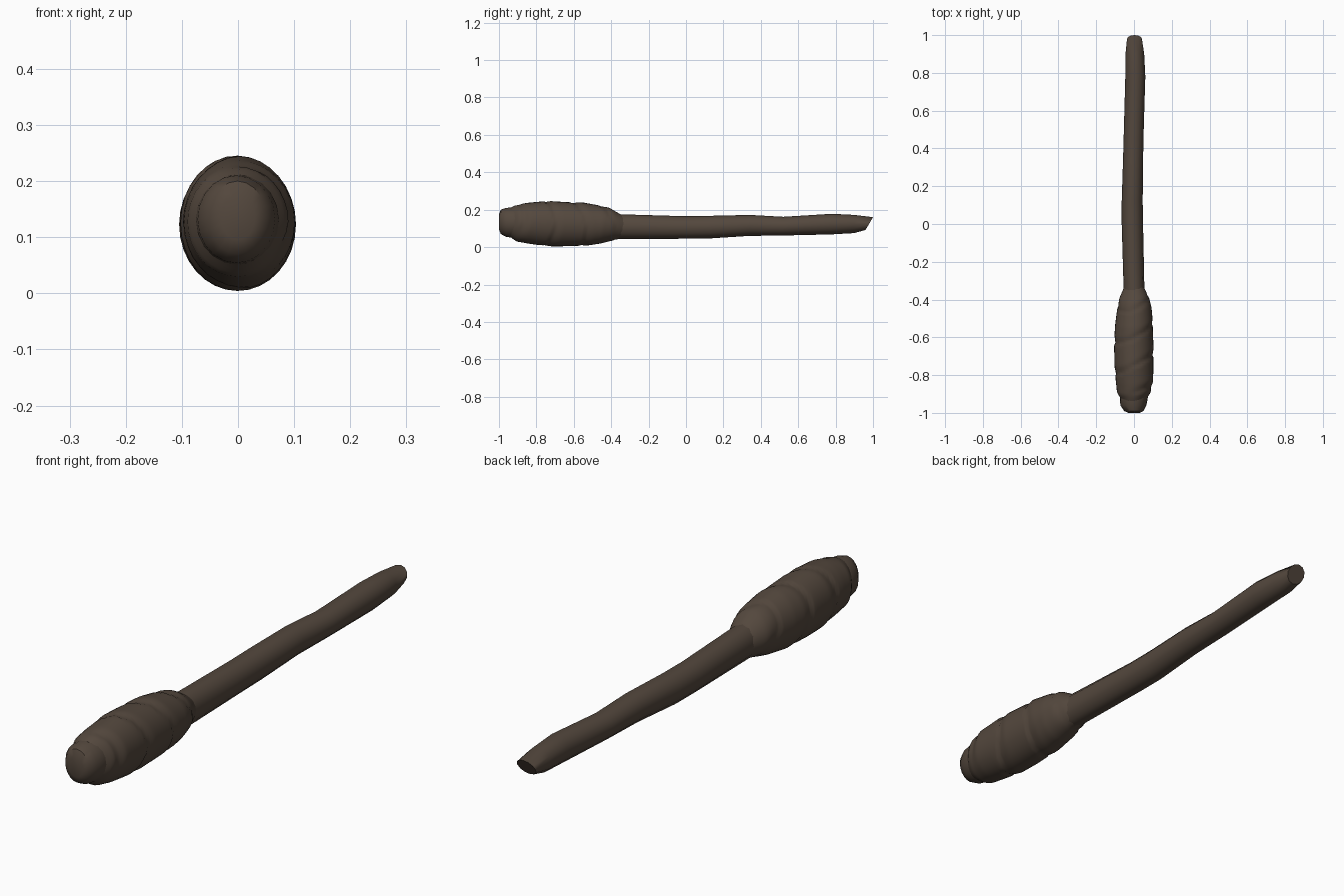
import bpy, bmesh, math

cube = bpy.data.objects.get("Cube")
if cube:
    bpy.data.objects.remove(cube)

mat = bpy.data.materials.new("dark brown wood")
mat.use_nodes = True
colour = (0.088, 0.064, 0.047, 1)
mat.diffuse_color = colour
bsdf = next(n for n in mat.node_tree.nodes if n.type == 'BSDF_PRINCIPLED')
bsdf.inputs["Base Color"].default_value = colour
bsdf.inputs["Roughness"].default_value = 0.9


def sample(stations, y):
    """Blend between two neighbouring stations along the length."""
    for a, b in zip(stations, stations[1:]):
        if y <= b[0]:
            t = (y - a[0]) / (b[0] - a[0])
            return [p + (q - p) * t for p, q in zip(a[1:], b[1:])]
    return stations[-1][1:]


def loft(name, stations, lengths, sides, shape, angle):
    """Skin rings (left, right, bottom, top) and close both ends."""
    bm = bmesh.new()
    rings = []
    for y in lengths:
        x0, x1, z0, z1 = sample(stations, y)
        ring = []
        for i in range(sides):
            a = math.tau * i / sides
            scale, slide = shape(y, a)
            ring.append(bm.verts.new(((x0 + x1) / 2 + (x1 - x0) / 2 * scale * math.cos(a),
                                      y + slide,
                                      (z0 + z1) / 2 + (z1 - z0) / 2 * scale * math.sin(a))))
        rings.append(ring)
    for r, s in zip(rings, rings[1:]):
        for i in range(sides):
            j = (i + 1) % sides
            bm.faces.new((r[i], r[j], s[j], s[i]))
    bm.faces.new(rings[0])
    end = bm.faces.new(rings[-1])
    # shallow hollow in the far end
    bmesh.ops.inset_individual(bm, faces=[end], thickness=0.012, depth=-0.008)
    bmesh.ops.recalc_face_normals(bm, faces=bm.faces[:])
    mesh = bpy.data.meshes.new(name)
    bm.to_mesh(mesh)
    bm.free()
    mesh.materials.append(mat)
    obj = bpy.data.objects.new(name, mesh)
    bpy.context.collection.objects.link(obj)
    bpy.ops.object.select_all(action='DESELECT')
    obj.select_set(True)
    bpy.context.view_layer.objects.active = obj
    bpy.ops.object.shade_smooth_by_angle(angle=math.radians(angle))
    return obj


# Crooked handle with a slanted cut at the tip
handle = [(-0.46, -0.055, 0.055, 0.045, 0.175), (-0.34, -0.055, 0.055, 0.042, 0.175),
          (0, -0.065, 0.048, 0.045, 0.165), (0.12, -0.065, 0.046, 0.046, 0.167),
          (0.34, -0.058, 0.048, 0.06, 0.172), (0.52, -0.053, 0.052, 0.062, 0.162),
          (0.78, -0.046, 0.06, 0.068, 0.178), (0.9, -0.045, 0.054, 0.075, 0.172),
          (0.98, -0.037, 0.042, 0.092, 0.16)]


def handle_shape(y, a):
    return 1, (0.02 * math.sin(a) if y > 0.95 else 0)


loft("handle", handle, [s[0] for s in handle], 12, handle_shape, 50)

# Rounded end of the head
core = [(-1, -0.03, 0.03, 0.095, 0.175), (-0.99, -0.052, 0.05, 0.07, 0.2),
        (-0.96, -0.072, 0.066, 0.054, 0.21), (-0.92, -0.075, 0.073, 0.05, 0.212),
        (-0.85, -0.07, 0.07, 0.05, 0.212)]
loft("head_tip", core, [s[0] for s in core], 20, lambda y, a: (1, 0), 40)

# Cloth wrapped round the head: overlapping slanted turns
wrap = [(-0.93, -0.07, 0.068, 0.052, 0.21), (-0.9, -0.09, 0.088, 0.03, 0.225),
        (-0.84, -0.098, 0.102, 0.018, 0.236), (-0.75, -0.104, 0.104, 0.004, 0.246),
        (-0.66, -0.107, 0.104, 0.003, 0.242), (-0.54, -0.101, 0.101, 0.005, 0.237),
        (-0.45, -0.09, 0.094, 0.018, 0.222), (-0.4, -0.078, 0.082, 0.03, 0.208),
        (-0.34, -0.052, 0.052, 0.046, 0.172)]


def wrap_shape(y, a):
    turn = (y + 0.93) / 0.17 + 0.3 * math.sin(a + 0.6 + 3 * y)
    fold = turn - math.floor(turn)
    groove = 0.075 * max(0, 1 - fold / 0.25) + 0.02 * fold
    fade = min(1, (y + 0.93) / 0.06, (-0.34 - y) / 0.06)
    peak = 0.015 * max(0, math.sin(a)) ** 8
    return 1 + peak - groove * max(0, fade), 0.008 * math.sin(a * 2 + 1)


loft("head_wrap", wrap, [-0.93 + 0.59 * i / 54 for i in range(55)], 32, wrap_shape, 45)
